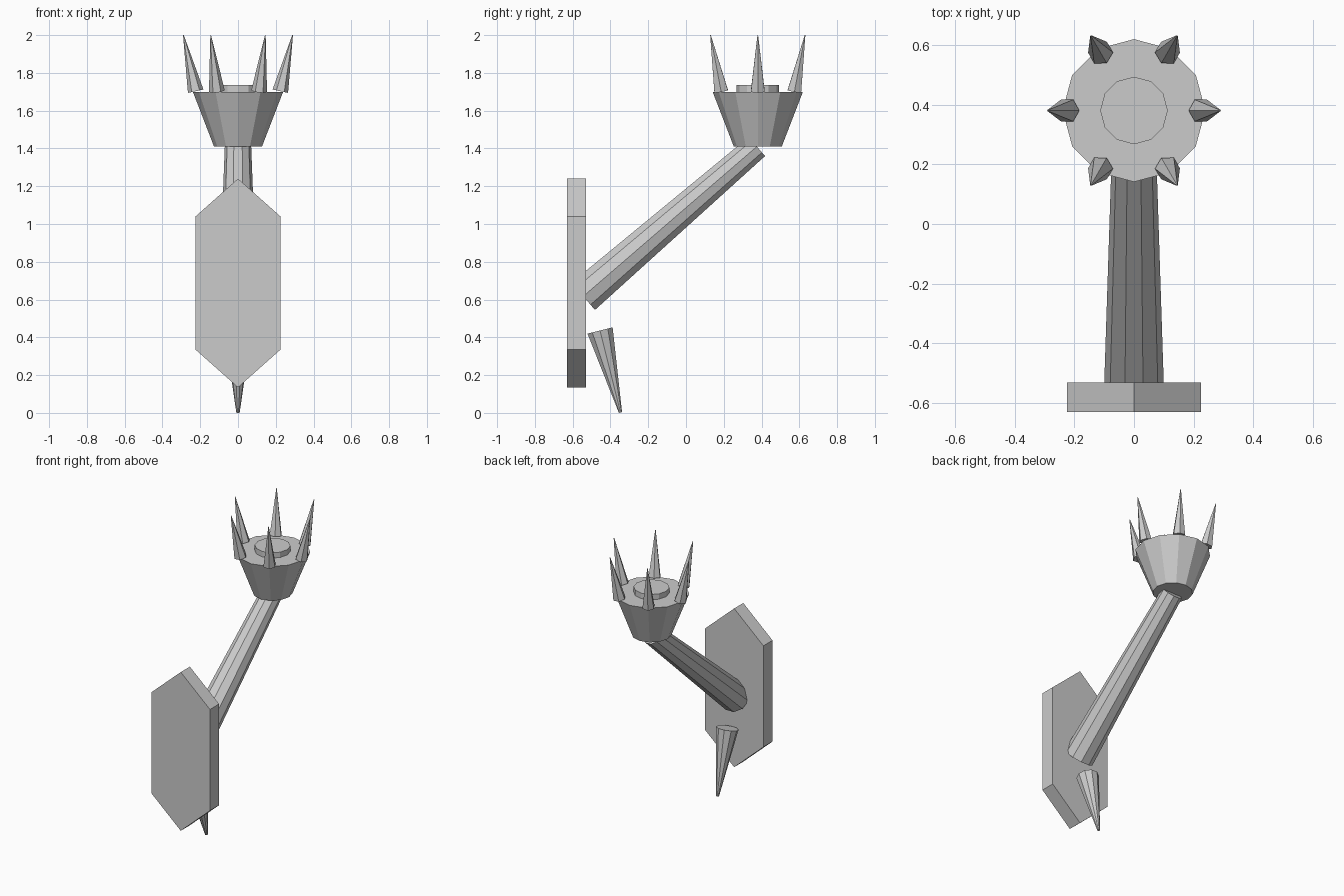
import bpy, bmesh, math
from mathutils import Vector

if "Cube" in bpy.data.objects:
    bpy.data.objects.remove(bpy.data.objects["Cube"])

CUP_Y = 0.38


def new_object(name, bm):
    bmesh.ops.recalc_face_normals(bm, faces=bm.faces)
    mesh = bpy.data.meshes.new(name)
    bm.to_mesh(mesh)
    bm.free()
    ob = bpy.data.objects.new(name, mesh)
    bpy.context.collection.objects.link(ob)
    return ob


def taper(name, start, end, r1, r2, sides, side_dir):
    """Capped tapered prism from start to end; first corner lies towards side_dir."""
    start, end = Vector(start), Vector(end)
    axis = (end - start).normalized()
    u = Vector(side_dir)
    u = (u - axis * u.dot(axis)).normalized()
    v = axis.cross(u)
    bm = bmesh.new()
    rings = []
    for centre, r in ((start, r1), (end, r2)):
        rings.append([bm.verts.new(centre + r * (u * math.cos(a) + v * math.sin(a)))
                      for a in (2 * math.pi * i / sides for i in range(sides))])
    bm.faces.new(rings[0])
    bm.faces.new(rings[1])
    for i in range(sides):
        j = (i + 1) % sides
        bm.faces.new((rings[0][i], rings[0][j], rings[1][j], rings[1][i]))
    return new_object(name, bm)


# Wall plate: elongated hexagon pushed back in y
bm = bmesh.new()
outline = [(0, 1.24), (0.225, 1.04), (0.225, 0.335), (0, 0.135), (-0.225, 0.335), (-0.225, 1.04)]
face = bm.faces.new([bm.verts.new((x, -0.63, z)) for x, z in outline])
back = bmesh.ops.extrude_face_region(bm, geom=[face])["geom"]
bmesh.ops.translate(bm, vec=(0, 0.1, 0), verts=[g for g in back if isinstance(g, bmesh.types.BMVert)])
new_object("wall_plate", bm)

# Slanted arm and the spike hanging below it
taper("arm", (0, -0.544, 0.617), (0, 0.375, 1.41), 0.10, 0.07, 10, (1, 0, 0))
taper("lower_spike", (0, -0.455, 0.436), (0, -0.347, 0.002), 0.072, 0.009, 10, (1, 0, 0))

# Torch cup and inner disc
taper("cup", (0, CUP_Y, 1.41), (0, CUP_Y, 1.70), 0.127, 0.239, 12, (1, 0, 0))
taper("inner_disc", (0, CUP_Y, 1.69), (0, CUP_Y, 1.737), 0.113, 0.113, 12, (1, 0, 0))

# Ring of six spikes leaning outwards
for i in range(6):
    a = math.radians(60 * i)
    out = Vector((math.cos(a), math.sin(a), 0))
    base = Vector((0, CUP_Y, 1.703)) + out * 0.224
    tip = Vector((0, CUP_Y, 2.0)) + out * 0.289
    taper(f"crown_spike_{i + 1}", base, tip, 0.042, 0.002, 6, out)
